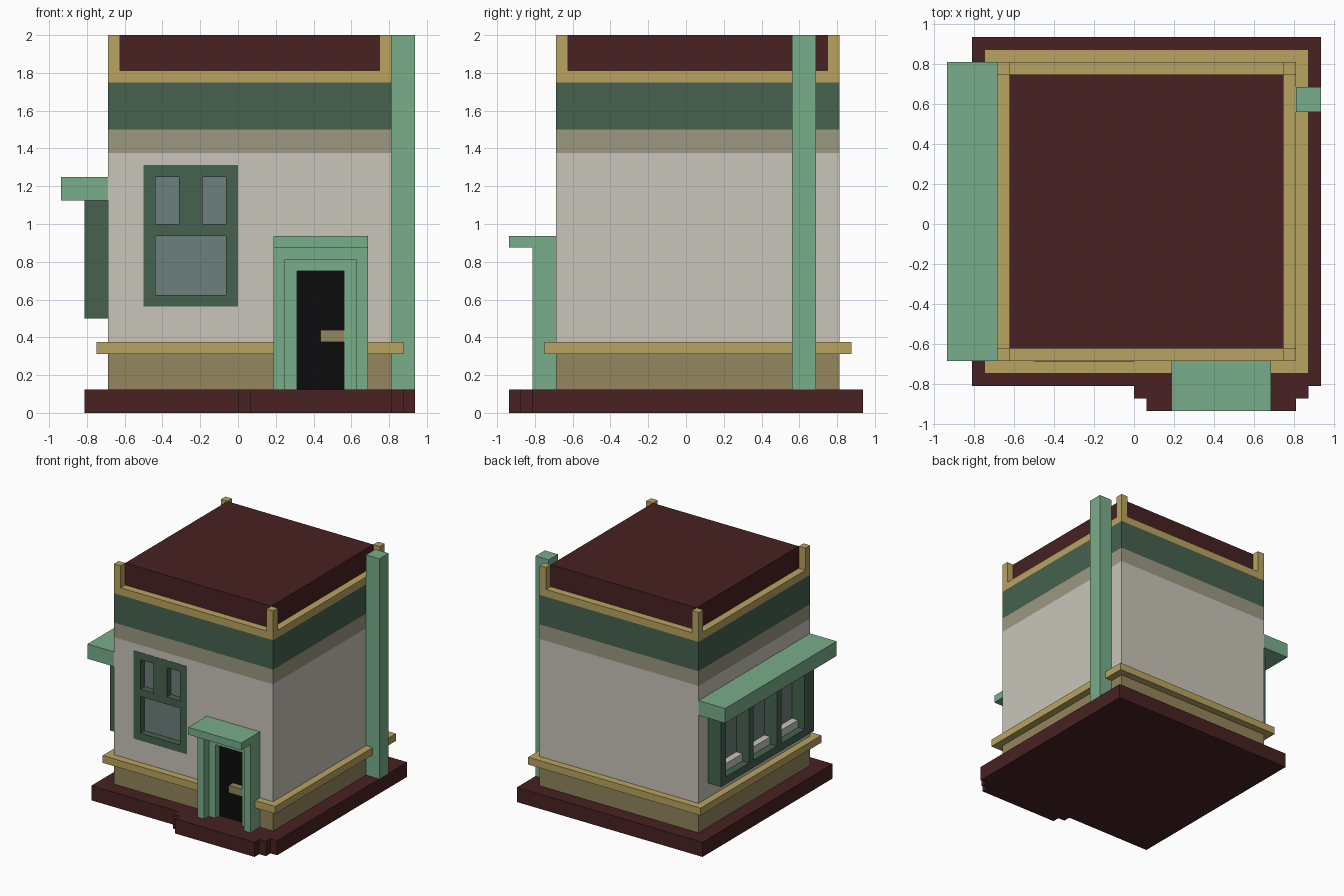
import bpy, bmesh
from mathutils import Matrix, Vector

if "Cube" in bpy.data.objects:
    bpy.data.objects.remove(bpy.data.objects["Cube"])

U = 1 / 16  # the model sits on a 1/16 unit lattice


def material(name, rgb):
    lin = [(c / 255 / 12.92) if c < 11 else ((c / 255 + 0.055) / 1.055) ** 2.4 for c in rgb]
    m = bpy.data.materials.new(name)
    m.diffuse_color = (*lin, 1)
    m.use_nodes = True
    m.node_tree.nodes["Principled BSDF"].inputs["Base Color"].default_value = m.diffuse_color
    return m


MAROON = material("maroon", (72, 33, 34))
OLIVE = material("olive_brown", (147, 134, 93))
GOLD = material("gold_trim", (185, 164, 96))
CREAM = material("cream_wall", (201, 197, 186))
TAUPE = material("taupe_band", (156, 153, 129))
GREEN = material("dark_green", (70, 97, 78))
MINT = material("mint_green", (121, 173, 138))
GLASS = material("grey_glass", (109, 128, 123))
BLACK = material("black", (12, 12, 12))


def boxes(name, mat, *specs):
    """One object made from boxes (x0, x1, y0, y1, z0, z1) in lattice units."""
    bm = bmesh.new()
    for x0, x1, y0, y1, z0, z1 in specs:
        size = Vector((x1 - x0, y1 - y0, z1 - z0)) * U
        mid = Vector((x0 + x1, y0 + y1, z0 + z1)) * U / 2
        bmesh.ops.create_cube(bm, size=1, matrix=Matrix.Translation(mid) @ Matrix.Diagonal((*size, 1)))
    me = bpy.data.meshes.new(name)
    bm.to_mesh(me)
    bm.free()
    ob = bpy.data.objects.new(name, me)
    bpy.context.collection.objects.link(ob)
    if mat:
        me.materials.append(mat)
    return ob


# Stepped ground slab
boxes("base_slab", MAROON, (-13, 15, -13, 15, 0, 2))
boxes("door_step", MAROON, (0, 14, -14, -13, 0, 2), (1, 13, -15, -14, 0, 2))

# Body layers, bottom to top
for name, mat, z0, z1, out in (("plinth", OLIVE, 2, 5, 0), ("plinth_moulding", GOLD, 5, 6, 1),
                               ("wall", CREAM, 6, 22, 0), ("upper_band", TAUPE, 22, 24, 0),
                               ("fascia", GREEN, 24, 28, 0), ("cornice", GOLD, 28, 29, 0)):
    boxes(name, mat, (-11 - out, 13 + out, -11 - out, 13 + out, z0, z1))

# Roof block with corner posts
boxes("roof", MAROON, (-10, 12, -10, 12, 29, 32))
boxes("corner_posts", GOLD, *[(x, x + 1, y, y + 1, 29, 32) for x in (-11, 12) for y in (-11, 12)])

# Side pillar
boxes("pillar", MINT, (13, 15, 9, 11, 2, 32))

# Recess in the wall for the front window
cutter = boxes("window_cutter", None, (-8, 0, -12, -10, 9, 21))
cutter.hide_render = True
cutter.hide_viewport = True
cut = bpy.data.objects["wall"].modifiers.new("window_recess", "BOOLEAN")
cut.object = cutter
cut.operation = "DIFFERENCE"
cut.solver = "EXACT"

# Front window frame and glass
Y = (-11.03, -10)
boxes("window_frame", GREEN,
      (-8, -7, *Y, 9, 21), (-1, 0, *Y, 9, 21),
      (-7, -1, *Y, 9, 10), (-7, -1, *Y, 15, 16), (-7, -1, *Y, 20, 21),
      (-5, -3, *Y, 16, 20))
boxes("window_glass", GLASS, (-7, -1, -10.1, -10, 10, 20))

# Doorway: two nested frames under a hood
def door_frame(name, x0, x1, top, front):
    boxes(name, MINT, (x0, x0 + 1, front, -11, 2, top), (x1 - 1, x1, front, -11, 2, top),
          (x0 + 1, x1 - 1, front, -11, top - 1, top))


door_frame("outer_door_frame", 3, 11, 14, -13)
door_frame("inner_door_frame", 4, 10, 13, -12)
boxes("door_hood", MINT, (3, 11, -15, -11, 14, 15))
boxes("door", BLACK, (5, 9, -11.1, -11, 2, 12))
# the moulding stops at the door opening, so the door face covers it there
boxes("door_front", BLACK, (5, 9, -12.05, -11.1, 5, 6))
bpy.data.objects.remove(bpy.data.objects["door_front"])
bpy.data.objects.remove(bpy.data.objects["plinth_moulding"])
boxes("plinth_moulding", GOLD, (-12, 3, -12, -11, 5, 6), (11, 14, -12, -11, 5, 6),
      (-12, 14, 13, 14, 5, 6), (-12, -11, -11, 13, 5, 6), (13, 14, -11, 13, 5, 6),
      (-11, 13, -11, 13, 5, 6))
boxes("door_handle", OLIVE, (7, 9, -12, -11.1, 6, 7))

# Left bay window: three openings, shelves, glass and awning
X = (-13, -11)
boxes("bay_frame", GREEN, (*X, -9, 11, 8, 9), (*X, -9, 11, 17, 18),
      (*X, -9, -7, 9, 17), *[(*X, y, y + 1, 9, 17) for y in (-2, 4, 10)])
boxes("bay_glass", GLASS, *[(-11.1, -11, y, y + 5, 9, 17) for y in (-7, -1, 5)])
boxes("bay_shelves", CREAM, *[(-12, -11.1, y, y + 5, 9, 10) for y in (-7, -1, 5)])
boxes("awning", MINT, (-15, -11, -11, 13, 18, 20))
